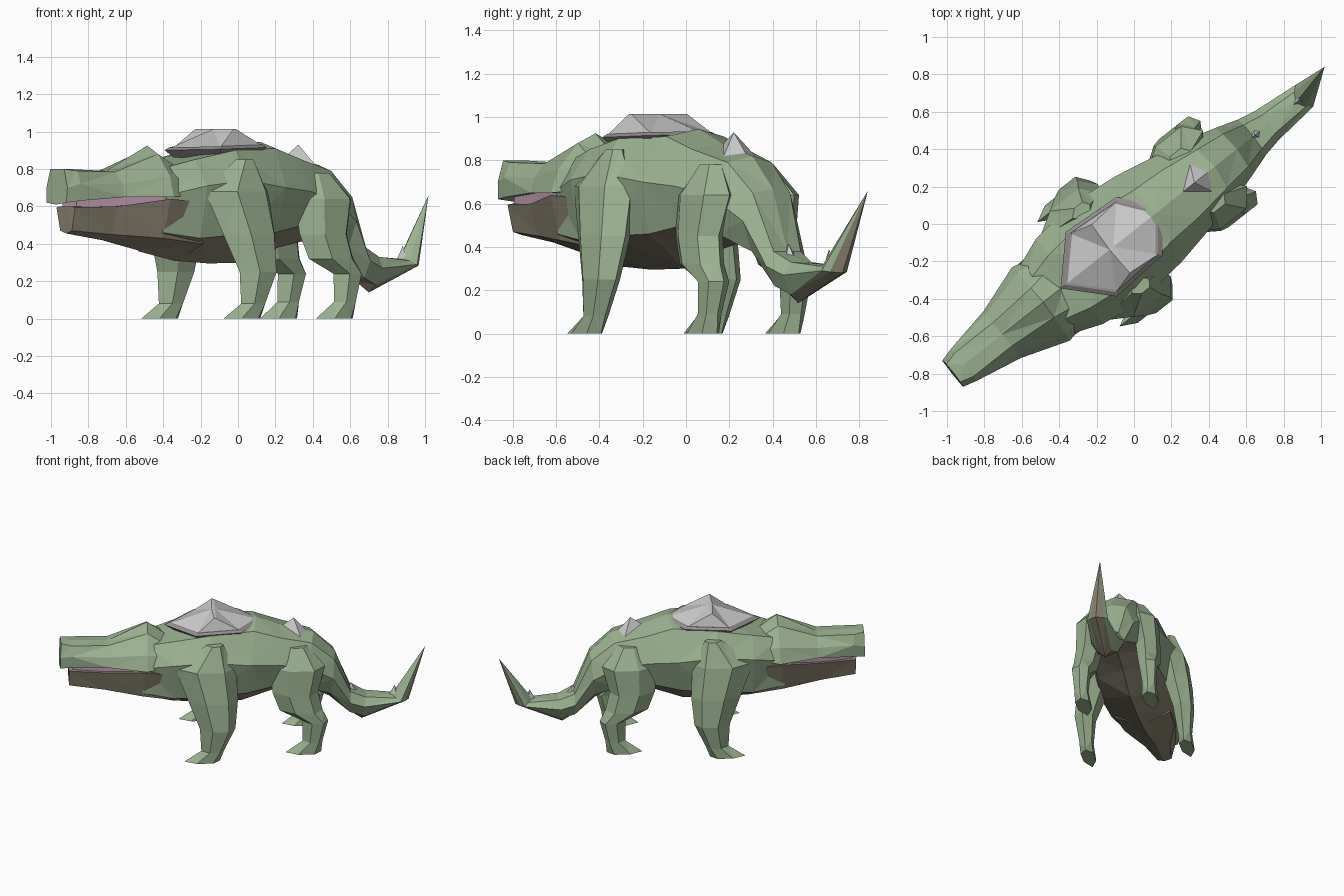
import bpy, bmesh, math
from mathutils import Matrix

if "Cube" in bpy.data.objects:
    bpy.data.objects.remove(bpy.data.objects["Cube"])

# Local frame: s runs nose to tail, t sideways, z up; then turned to the diagonal pose
POSE = Matrix.Rotation(math.radians(38.3), 4, 'Z') @ Matrix.Translation((0, -0.027, 0))


def mat(name, rgb):
    m = bpy.data.materials.new(name)
    m.diffuse_color = (*rgb, 1)
    m.use_nodes = True
    m.node_tree.nodes["Principled BSDF"].inputs["Base Color"].default_value = m.diffuse_color
    return m


GREEN = mat("green_hide", (0.33, 0.45, 0.28))
BROWN = mat("belly_hide", (0.27, 0.24, 0.17))
PINK = mat("mouth_pink", (0.55, 0.33, 0.45))
GREY = mat("bone_grey", (0.55, 0.55, 0.55))
RIM = mat("shell_rim", (0.30, 0.27, 0.27))


def loft(name, rings, mats, pick=lambda k: 0, tip=None):
    """Skin closed rings of points, with an optional end point."""
    bm = bmesh.new()
    vs = [[bm.verts.new(p) for p in r] for r in rings]
    n = len(vs[0])
    for a, b in zip(vs, vs[1:]):
        for k in range(n):
            j = (k + 1) % n
            bm.faces.new((a[k], a[j], b[j], b[k])).material_index = pick(k)
    bm.faces.new(vs[0])
    if tip:
        p = bm.verts.new(tip)
        for k in range(n):
            bm.faces.new((vs[-1][k], vs[-1][(k + 1) % n], p)).material_index = pick(k)
    else:
        bm.faces.new(vs[-1])
    bmesh.ops.recalc_face_normals(bm, faces=bm.faces)
    bmesh.ops.triangulate(bm, faces=bm.faces)
    bm.transform(POSE)
    me = bpy.data.meshes.new(name)
    bm.to_mesh(me)
    bm.free()
    for m in mats:
        me.materials.append(m)
    ob = bpy.data.objects.new(name, me)
    bpy.context.collection.objects.link(ob)


def section(s_top, s_bot, z_top, t1, z1, t2, z2, t3, z3, z_bot):
    """Eight-sided symmetric cross-section, leaning from s_top to s_bot."""
    half = [(0, z_top), (t1, z1), (t2, z2), (t3, z3), (0, z_bot)]
    pts = [(s_top + (s_bot - s_top) * i / 4, t, z) for i, (t, z) in enumerate(half)]
    return pts + [(s, -t, z) for s, t, z in pts[3:0:-1]]


def leg_ring(z, s0, s1, t0, t1, side):
    """Six-sided horizontal leg section between s0..s1 and t0..t1."""
    m, d = (t0 + t1) / 2, s1 - s0
    pts = [(s0, m), (s0 + .35 * d, t1), (s0 + .8 * d, t1), (s1, m),
           (s0 + .8 * d, t0), (s0 + .35 * d, t0)]
    return [(s, side * t, z) for s, t in pts]


# Torso and tail, ending in the upturned tail blade
body = [
    (-.64, -.70, .80, .13, .80, .21, .66, .19, .46, .36),
    (-.46, -.46, .85, .18, .85, .29, .71, .23, .43, .31),
    (-.20, -.22, .92, .21, .90, .32, .74, .26, .45, .295),
    (.13, .02, .945, .17, .91, .29, .70, .23, .46, .30),
    (.30, .25, .88, .16, .85, .25, .68, .20, .50, .38),
    (.53, .45, .82, .13, .79, .21, .63, .16, .46, .42),
    (.68, .64, .67, .11, .65, .16, .52, .10, .38, .32),
    (.79, .78, .38, .08, .38, .12, .31, .07, .22, .20),
    (.90, .87, .33, .06, .33, .10, .27, .05, .18, .14),
    (1.08, 1.20, .32, .05, .31, .075, .29, .05, .285, .28),
]
loft("body_and_tail", [section(*r) for r in body], [GREEN, BROWN],
     lambda k: 1 if k in (3, 4) else 0, tip=(1.32, .055, .66))

# Upper head with raised crest at the back
head = [
    (-1.25, -1.26, .80, .06, .80, .09, .70, .085, .62, .61),
    (-1.18, -1.18, .80, .08, .79, .11, .72, .105, .63, .63),
    (-.92, -.92, .79, .08, .785, .14, .72, .16, .65, .65),
    (-.64, -.66, .925, .10, .88, .21, .76, .25, .65, .65),
    (-.50, -.54, .82, .12, .80, .19, .74, .22, .66, .65),
]
loft("upper_head", [section(*r) for r in head], [GREEN])

# Lower jaw and throat
jaw = [
    (-1.20, -1.19, .60, .05, .60, .08, .595, .05, .47, .455),
    (-.95, -.95, .60, .08, .60, .135, .60, .09, .45, .42),
    (-.66, -.68, .63, .15, .63, .24, .64, .18, .43, .36),
    (-.42, -.42, .62, .20, .62, .25, .62, .20, .40, .31),
]
loft("lower_jaw", [section(*r) for r in jaw], [BROWN])

# Mouth lining between the jaws
loft("mouth", [[(s, w, .59), (s, w, .66), (s, -w, .66), (s, -w, .59)]
               for s, w in ((-1.17, .06), (-.92, .12), (-.62, .21))], [PINK])

# Legs, mirrored: z, front, back, inner, outer
front_leg = [(.85, -.24, -.12, .22, .29), (.68, -.46, -.03, .18, .36),
             (.45, -.37, -.02, .23, .40), (.25, -.29, -.04, .29, .42),
             (.08, -.28, -.12, .31, .40), (0, -.40, -.15, .31, .40)]
hind_leg = [(.78, .32, .48, .10, .19), (.64, .21, .60, .10, .28),
            (.45, .23, .55, .14, .29), (.32, .28, .58, .16, .30),
            (.24, .44, .62, .18, .30), (.09, .44, .58, .20, .29),
            (0, .32, .57, .19, .29)]
for label, side in (("left", 1), ("right", -1)):
    for kind, rings in (("front_leg", front_leg), ("hind_leg", hind_leg)):
        loft(f"{kind}_{label}", [leg_ring(*r, side) for r in rings], [GREEN])

# Back shell: dark flared rim under a faceted cap with a crosswise ridge
outline = [(-.49, 0), (-.30, .20), (0, .18), (.14, 0), (0, -.18), (-.30, -.20)]
cx = -.175


def grow(f, z):
    return [(cx + (s - cx) * f, t * f, z + .03 * (s - cx)) for s, t in outline]


loft("shell_rim", [grow(.9, .87), grow(1.1, .91), grow(1.0, .925)], [RIM])
ridge = [(cx + (s - cx) * .04, .165 * ((t > 0) - (t < 0)), 1.015) for s, t in outline]
loft("shell_cap", [grow(1.0, .92), ridge], [GREY])

# Bone spikes down the spine: s, base z, half length, half width, height
for i, (s, z, l, w, h) in enumerate([(.39, .80, .13, .11, .13),
                                     (.80, .34, .05, .035, .075),
                                     (1.10, .30, .04, .03, .09)]):
    base = [(s - l, 0, z + .3 * l), (s + .4 * l, w, z), (s + l, 0, z - .1 * l), (s + .4 * l, -w, z)]
    loft(f"back_spike_{i + 1}", [base], [GREY], tip=(s, 0, z + h))
